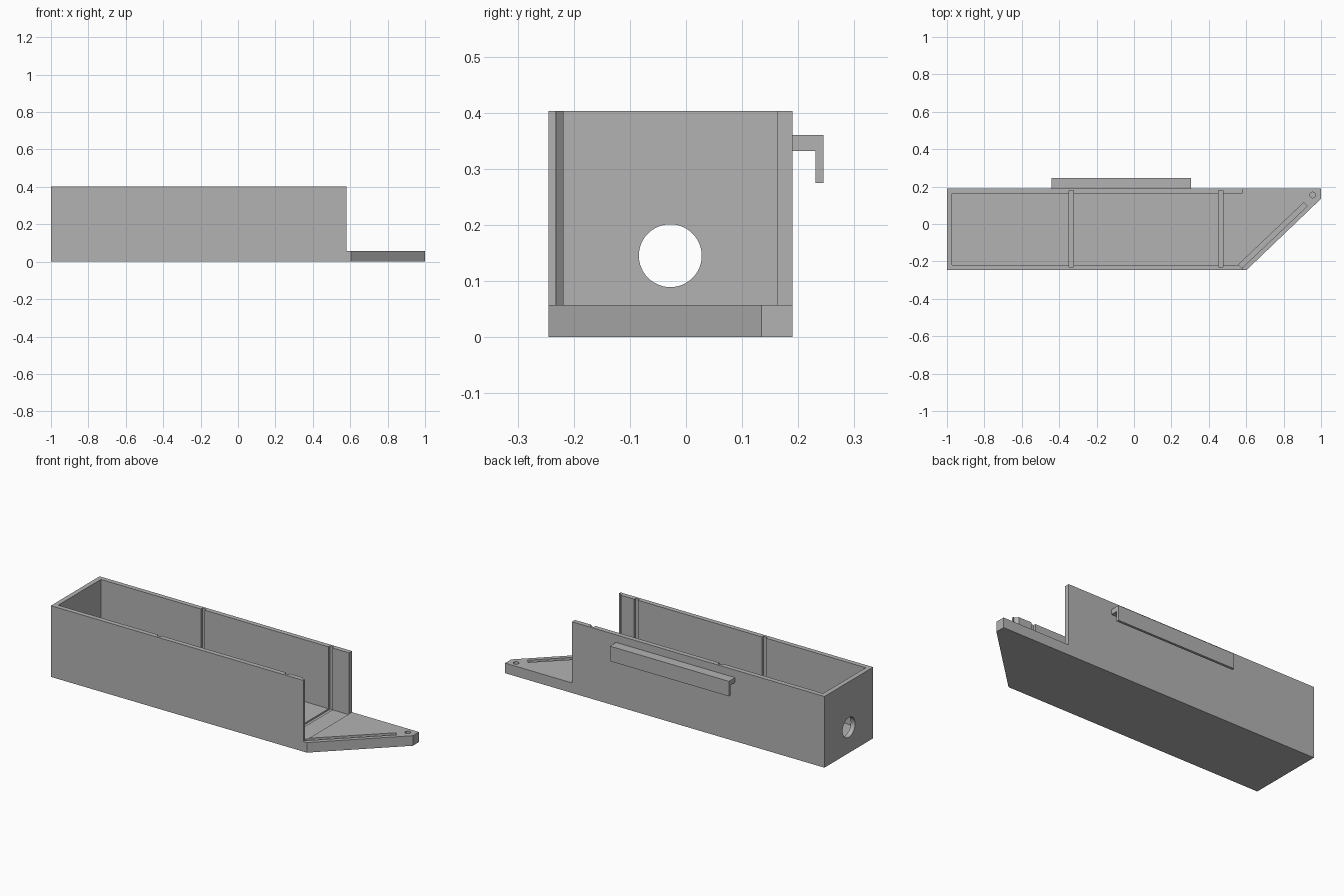
import bpy, bmesh, math
from mathutils import Vector

if "Cube" in bpy.data.objects:
    bpy.data.objects.remove(bpy.data.objects["Cube"])

grey = bpy.data.materials.new("plain grey")
grey.use_nodes = True
grey.diffuse_color = (0.45, 0.45, 0.45, 1)
grey.node_tree.nodes["Principled BSDF"].inputs["Base Color"].default_value = grey.diffuse_color

WALL, FLOOR, TOP = 0.027, 0.057, 0.403
BACK, FRONT = 0.19, -0.245
END = 0.581            # open end of the side walls


def prism(name, outline, low, high, axis="z"):
    """Extrude an outline along z, or a y-z outline along x."""
    bm = bmesh.new()
    place = (lambda a, b, h: (a, b, h)) if axis == "z" else (lambda a, b, h: (h, a, b))
    face = bm.faces.new([bm.verts.new(place(a, b, low)) for a, b in outline])
    grown = bmesh.ops.extrude_face_region(bm, geom=[face])
    shift = Vector(place(0, 0, high - low))
    bmesh.ops.translate(bm, vec=shift, verts=[v for v in grown["geom"] if isinstance(v, bmesh.types.BMVert)])
    bmesh.ops.recalc_face_normals(bm, faces=bm.faces)
    mesh = bpy.data.meshes.new(name)
    bm.to_mesh(mesh)
    bm.free()
    mesh.materials.append(grey)
    obj = bpy.data.objects.new(name, mesh)
    bpy.context.collection.objects.link(obj)
    return obj


def rect(x0, x1, y0, y1):
    return [(x0, y0), (x1, y0), (x1, y1), (x0, y1)]


def circle(cx, cy, r, n=48):
    return [(cx + r * math.cos(math.tau * i / n), cy + r * math.sin(math.tau * i / n)) for i in range(n)]


def cut(target, cutter):
    cutter.hide_render = True
    mod = target.modifiers.new("cut", "BOOLEAN")
    mod.operation, mod.solver, mod.object = "DIFFERENCE", "EXACT", cutter
    bpy.context.view_layer.objects.active = target
    bpy.ops.object.modifier_apply(modifier=mod.name)
    bpy.data.objects.remove(cutter)


# Tray with a pointed base plate at the open end
tray = prism("tray", [(-1, FRONT), (0.603, FRONT), (1, 0.135), (1, BACK), (-1, BACK)], 0, TOP)
cut(tray, prism("plate_clearance", rect(END, 1.2, -0.5, 0.5), FLOOR, 0.6))
cut(tray, prism("interior", rect(-1 + WALL, END + 0.0005, FRONT + WALL, BACK - WALL), FLOOR - 0.004, 0.6))

# Divider slots running down both walls and across the floor
for x in (-0.335, 0.465):
    cut(tray, prism("divider_slot", rect(x - 0.012, x + 0.012, FRONT + 0.014, BACK - 0.012), FLOOR - 0.013, 0.6))

# Slanted slot along the angled edge, clipping the front wall end
start, end = Vector((0.567, -0.227)), Vector((0.917, 0.105))
side = (end - start).orthogonal().normalized() * 0.013
slot = [start - side, end - side, end + side, start + side]
cut(tray, prism("slanted_slot", [tuple(p) for p in slot], FLOOR - 0.015, 0.6))

# Blind pin hole at the tip and the round opening in the end wall
cut(tray, prism("pin_hole", circle(0.955, 0.155, 0.015, 32), 0.02, 0.2))
cut(tray, prism("end_opening", circle(-0.028, 0.145, 0.056), -1.1, -0.9, "x"))

# Hooked rail on the back wall
hook = [(BACK, 0.332), (BACK, 0.36), (0.245, 0.36), (0.245, 0.275), (0.231, 0.275), (0.231, 0.332)]
rail = prism("hook_rail", hook, -0.44, 0.305, "x")

# Smooth the round holes, keep the edges sharp
bpy.ops.object.select_all(action="DESELECT")
tray.select_set(True)
bpy.context.view_layer.objects.active = tray
bpy.ops.object.shade_smooth_by_angle(angle=math.radians(30))
